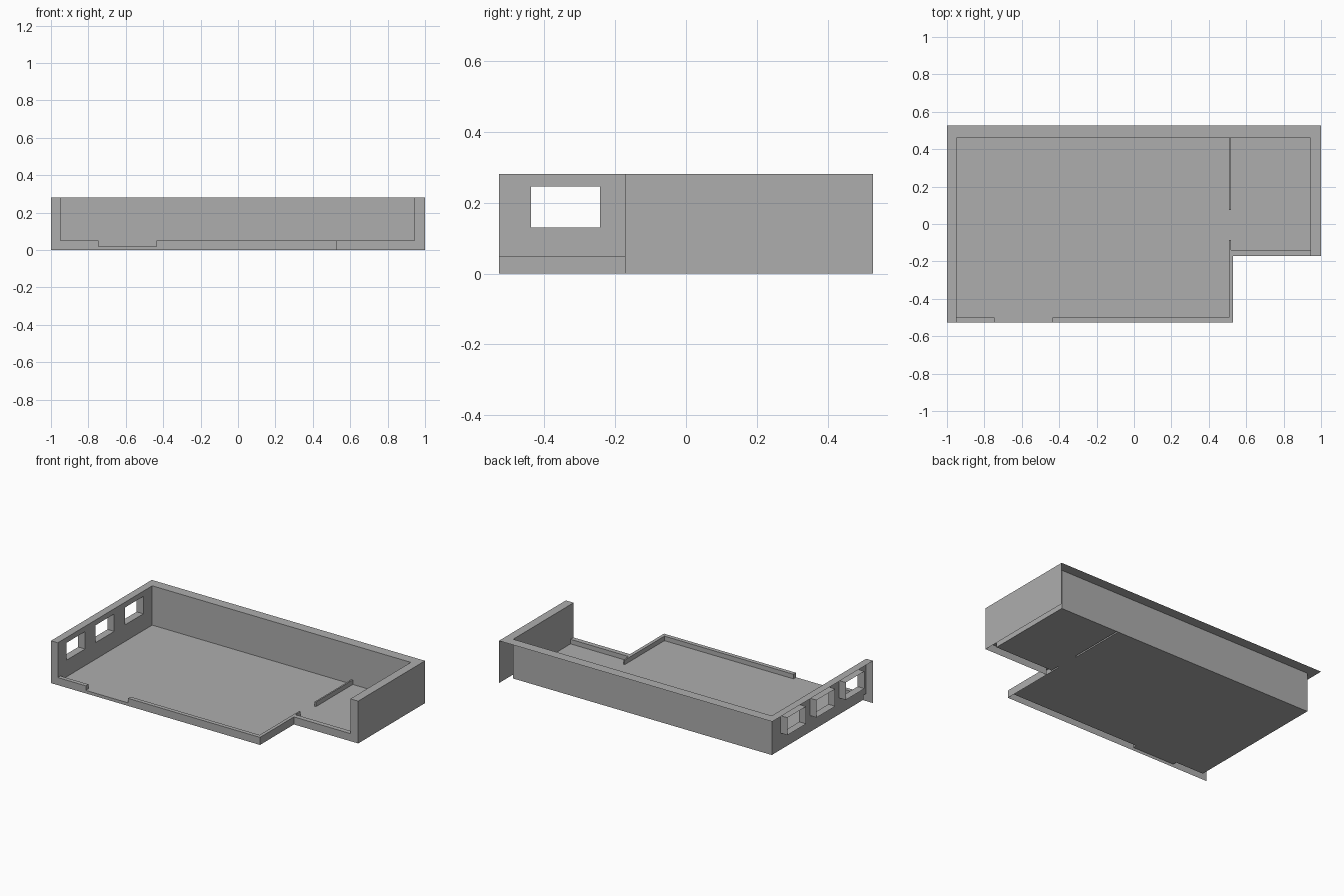
import bpy, bmesh

old = bpy.data.objects.get("Cube")
if old:
    bpy.data.objects.remove(old, do_unlink=True)

grey = bpy.data.materials.new("plaster_grey")
grey.use_nodes = True
COLOR = (0.42, 0.42, 0.42, 1)
grey.diffuse_color = COLOR
grey.node_tree.nodes["Principled BSDF"].inputs["Base Color"].default_value = COLOR

# Main levels and plan lines
FLOOR, SILL, TOP = 0.02, 0.05, 0.28
L, R, F, B = -1.0, 1.0, -0.527, 0.527          # outer left, right, front, back
LI, RI, FI, BI = -0.95, 0.943, -0.5, 0.46      # inner faces
STEP, STEP_I, PART = 0.53, 0.508, 0.518        # recess corner and partition
SIDE, SIDE_I = -0.172, -0.14                   # front of the side room
DOOR_A, DOOR_B = -0.745, -0.437                # entrance gap
STUB, PASS = -0.085, 0.075                     # inner doorway


def fence(path, z0, z1):
    """Vertical strip along a plan path; faces look right of travel."""
    return [[(*a, z0), (*b, z0), (*b, z1), (*a, z1)] for a, b in zip(path, path[1:])]


def cap(points, z):
    return [[(x, y, z) for x, y in points]]


def rect(x0, x1, y0, y1):
    return [(x0, y0), (x1, y0), (x1, y1), (x0, y1)]


def part(name, faces):
    bm = bmesh.new()
    for f in faces:
        bm.faces.new([bm.verts.new(p) for p in f])
    bmesh.ops.remove_doubles(bm, verts=bm.verts, dist=1e-5)
    bmesh.ops.dissolve_limit(bm, angle_limit=0.01, verts=bm.verts, edges=bm.edges)
    me = bpy.data.meshes.new(name)
    bm.to_mesh(me)
    bm.free()
    me.materials.append(grey)
    ob = bpy.data.objects.new(name, me)
    bpy.context.collection.objects.link(ob)


# Floor, slotted under the partition
part("floor", cap(rect(LI, STEP_I, FI, BI), FLOOR)
     + cap(rect(PART, RI, SIDE_I, BI), FLOOR)
     + cap(rect(STEP_I, PART, STUB, PASS), FLOOR)
     + cap(rect(DOOR_A, DOOR_B, F, FI), FLOOR))

# Low front sills either side of the entrance
part("front_sill_left_end", cap(rect(LI, DOOR_A, F, FI), SILL)
     + fence([(LI, F), (DOOR_A, F)], 0, SILL)
     + fence([(DOOR_A, F), (DOOR_A, FI), (LI, FI)], FLOOR, SILL))
part("entrance_step", fence([(DOOR_A, F), (DOOR_B, F)], 0, FLOOR))
part("front_sill", cap(rect(DOOR_B, STEP, F, FI), SILL)
     + cap(rect(STEP_I, STEP, FI, SIDE_I), SILL)
     + cap(rect(STEP_I, PART, SIDE_I, STUB), SILL)
     + fence([(DOOR_B, F), (STEP, F), (STEP, SIDE)], 0, SILL)
     + fence([(PART, SIDE_I), (PART, STUB), (STEP_I, STUB),
              (STEP_I, FI), (DOOR_B, FI), (DOOR_B, F)], FLOOR, SILL))
part("side_room_sill", cap(rect(STEP, RI, SIDE, SIDE_I), SILL)
     + fence([(STEP, SIDE), (RI, SIDE)], 0, SILL)
     + fence([(RI, SIDE_I), (PART, SIDE_I)], FLOOR, SILL))

# Low partition between the rooms
part("partition", cap(rect(STEP_I, PART, PASS, BI), SILL)
     + fence([(STEP_I, BI), (STEP_I, PASS), (PART, PASS), (PART, BI)], FLOOR, SILL))

# Back wall, open behind
part("back_wall", cap([(L, B), (LI, BI), (RI, BI), (R, B)], TOP)
     + fence([(LI, BI), (RI, BI)], FLOOR, TOP))

# Right wall
part("right_wall", cap([(RI, SIDE), (R, SIDE), (R, B), (RI, BI)], TOP)
     + fence([(RI, SIDE), (R, SIDE), (R, B)], 0, TOP)
     + fence([(RI, BI), (RI, SIDE_I)], FLOOR, TOP)
     + fence([(RI, SIDE_I), (RI, SIDE)], SILL, TOP))

# Left wall with three window openings, open on the outside
windows = [(-0.437 + 0.305 * i, -0.242 + 0.305 * i) for i in range(3)]
W0, W1 = 0.13, 0.245
faces = cap([(L, F), (LI, F), (LI, BI), (L, B)], TOP)
faces += fence([(L, F), (LI, F)], 0, TOP)
faces += fence([(LI, FI), (LI, F)], SILL, TOP)
ys = [FI] + [y for w in windows for y in w] + [BI]
for i, (a, b) in enumerate(zip(ys, ys[1:])):
    for z0, z1 in ((FLOOR, W0), (W0, W1), (W1, TOP)):
        if i % 2 == 0 or z0 != W0:
            faces += fence([(LI, b), (LI, a)], z0, z1)
part("left_wall", faces)

# Window reveals
for n, (a, b) in enumerate(windows, 1):
    ring = [(a, W0), (a, W1), (b, W1), (b, W0), (a, W0)]
    part(f"window_reveal_{n}", [
        [(L, *p), (L, *q), (LI, *q), (LI, *p)] for p, q in zip(ring, ring[1:])])
